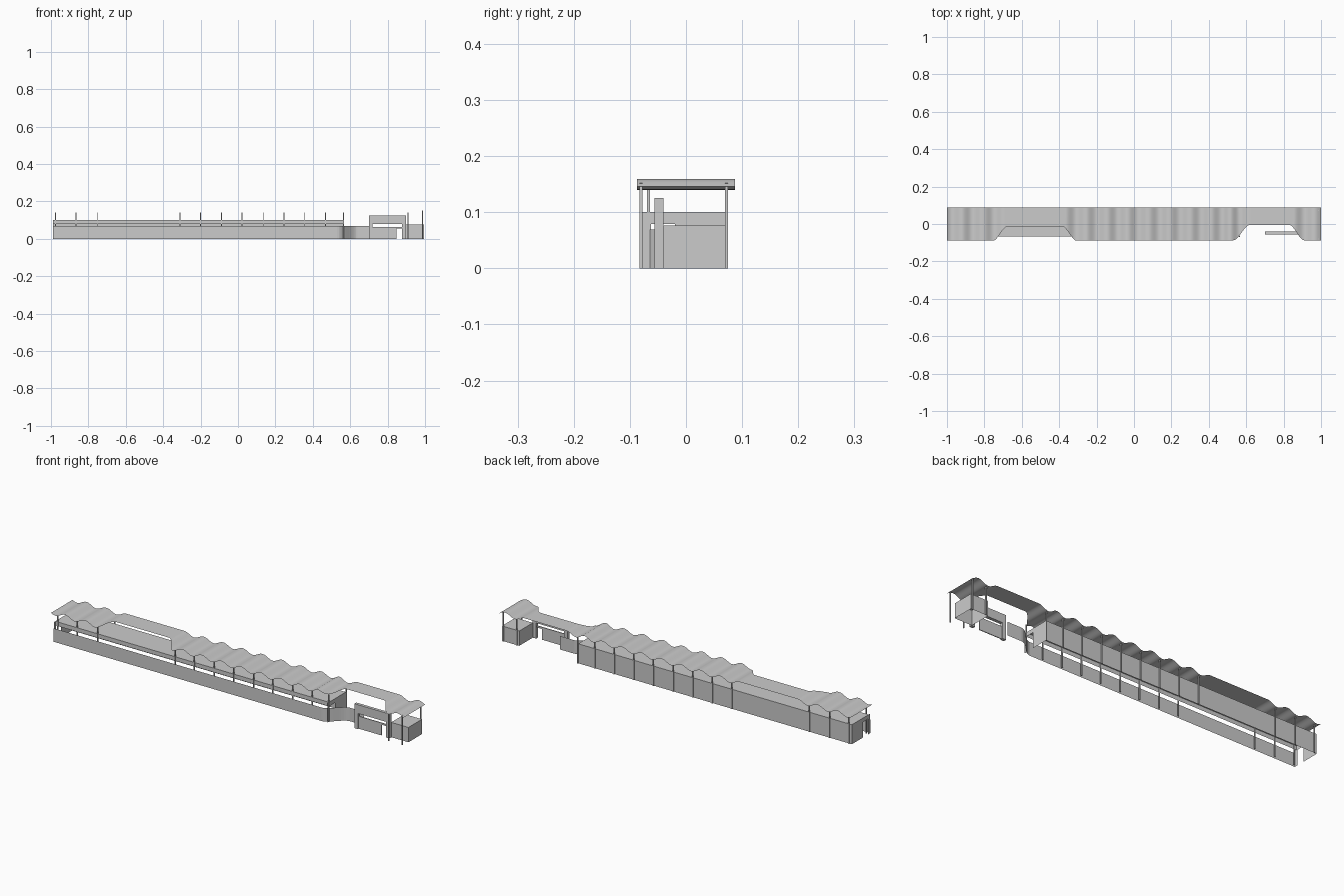
import bpy, bmesh, math

if "Cube" in bpy.data.objects:
    bpy.data.objects.remove(bpy.data.objects["Cube"])


def make_object(name, verts, faces, smooth=False):
    mesh = bpy.data.meshes.new(name)
    mesh.from_pydata(verts, [], faces)
    obj = bpy.data.objects.new(name, mesh)
    bpy.context.collection.objects.link(obj)
    if smooth:
        for p in mesh.polygons:
            p.use_smooth = True
    return obj


def box(name, x0, x1, y0, y1, z0, z1, open_bottom=False):
    v = [(x, y, z) for z in (z0, z1) for x, y in ((x0, y0), (x1, y0), (x1, y1), (x0, y1))]
    f = [(0, 1, 5, 4), (1, 2, 6, 5), (2, 3, 7, 6), (3, 0, 4, 7), (4, 5, 6, 7)]
    if not open_bottom:
        f.append((3, 2, 1, 0))
    return make_object(name, v, f)


def wall(name, path, z0, z1, smooth=False):
    # thin upright sheet following a plan path
    v = [(x, y, z) for x, y in path for z in (z0, z1)]
    f = [(2 * i, 2 * i + 2, 2 * i + 3, 2 * i + 1) for i in range(len(path) - 1)]
    return make_object(name, v, f, smooth)


def ease(t):
    t = max(0.0, min(1.0, t))
    return t * t * (3 - 2 * t)


# Post positions sit at the troughs of the roof waves
posts = [-0.975, -0.865, -0.75, -0.31, -0.2, -0.088, 0.022, 0.135, 0.245, 0.357, 0.468, 0.563, 0.91]
troughs = [-1.085] + posts + [1.02]
LOW, HIGH = 0.14, 0.159


def roof_z(x):
    for a, b in zip(troughs, troughs[1:]):
        if a <= x <= b:
            d = min(x - a, b - x, 0.055)
            half = min(0.055, (b - a) / 2)
            return LOW + (HIGH - LOW) * (1 - math.cos(math.pi * min(1, d / half))) / 2
    return LOW


def roof_front(x):
    # straight-sided left cut-out and curved right cut-out
    y = -0.087
    if -0.745 < x < -0.315:
        t = min((x + 0.745) / 0.06, (-0.315 - x) / 0.06)
        if t < 1:
            return y + 0.072 * (0.6 * max(t, 0) + 0.4 * ease(t))
        return -0.015
    if 0.53 < x < 0.91:
        return y + 0.082 * min(ease((x - 0.53) / 0.09), ease((0.91 - x) / 0.08))
    return y


# Wavy roof sheet
n = 400
xs = [-1 + 2 * i / n for i in range(n + 1)]
verts = []
for x in xs:
    verts += [(x, roof_front(x), roof_z(x)), (x, 0.087, roof_z(x))]
make_object("wavy_roof", verts, [(2 * i, 2 * i + 2, 2 * i + 3, 2 * i + 1) for i in range(n)], True)

# Front and back roof posts
w = 0.0025
for i, x in enumerate(posts + [0.987]):
    yf = -0.067 if x < 0.6 else -0.08
    for side, y in (("front", yf), ("back", 0.072)):
        box(f"{side}_post_{i}", x - w, x + w, y - w, y + w, 0, roof_z(x))

# Long back wall, ceiling and shallow front fascia
wall("back_wall", [(-0.99, 0.07), (0.563, 0.07)], 0, 0.1)
make_object("ceiling", [(-0.99, -0.067, 0.1), (0.563, -0.067, 0.1), (0.563, 0.07, 0.1), (-0.99, 0.07, 0.1)],
            [(0, 1, 2, 3)])
wall("front_fascia", [(-0.99, -0.067), (0.563, -0.067)], 0.079, 0.1)

# End walls, each with a doorway
for label, x in (("left", -0.99), ("right", 0.563)):
    wall(f"{label}_end_wall", [(x, 0.07), (x, -0.02)], 0, 0.1)
    wall(f"{label}_door_header", [(x, -0.02), (x, -0.062)], 0.079, 0.1)
    wall(f"{label}_door_jamb", [(x, -0.062), (x, -0.078)], 0, 0.1)

# Low front wall, curving back at its right end
path = [(-0.99, -0.08), (0.53, -0.08)]
path += [(0.53 + 0.11 * i / 12, -0.08 + 0.074 * ease(i / 12)) for i in range(1, 13)]
path += [(0.72, -0.006)]
wall("low_front_wall", path, 0, 0.069)

# Entrance frame with a low screen
box("frame_top", 0.7, 0.898, -0.056, -0.04, 0.08, 0.125)
box("frame_left_leg", 0.7, 0.72, -0.056, -0.04, 0, 0.08)
box("frame_right_leg", 0.878, 0.898, -0.056, -0.04, 0, 0.08)
box("low_screen", 0.72, 0.848, -0.05, -0.046, 0, 0.064)
box("screen_rail", 0.848, 0.878, -0.05, -0.046, 0.055, 0.064)

# Kiosk at the right end
box("kiosk", 0.897, 0.995, -0.04, 0.07, 0, 0.076, open_bottom=True)
